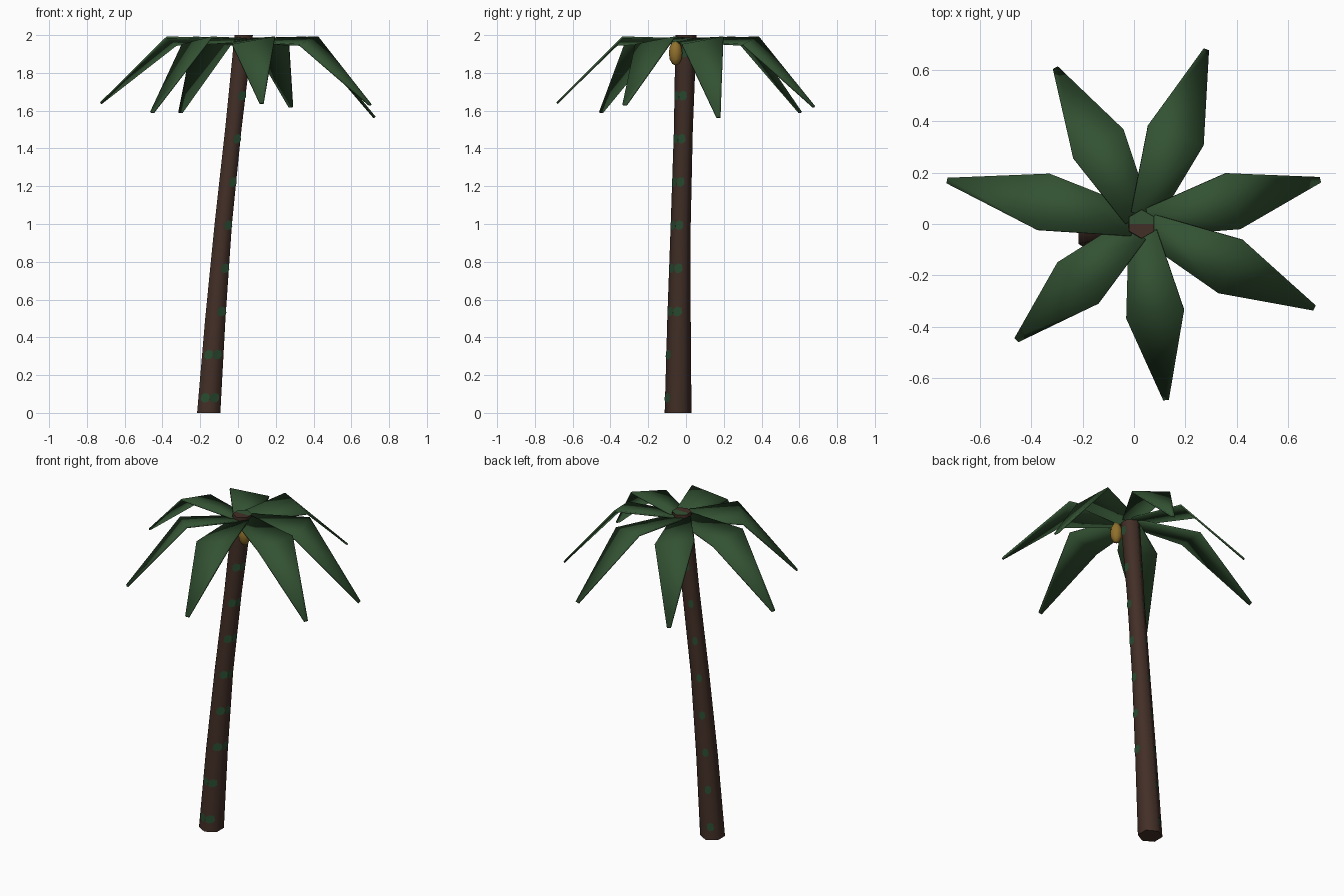
import bpy, bmesh, math
from mathutils import Vector

if "Cube" in bpy.data.objects:
    bpy.data.objects.remove(bpy.data.objects["Cube"])


def material(name, rgb):
    m = bpy.data.materials.new(name)
    m.diffuse_color = (*rgb, 1)
    m.use_nodes = True
    m.node_tree.nodes["Principled BSDF"].inputs["Base Color"].default_value = m.diffuse_color
    return m


BARK = material("bark brown", (0.055, 0.028, 0.020))
LEAF = material("leaf green", (0.033, 0.085, 0.033))
MOSS = material("moss green", (0.022, 0.072, 0.030))
NUT = material("golden husk", (0.28, 0.16, 0.025))


def make(name, verts, faces, mats, smooth=True):
    me = bpy.data.meshes.new(name)
    me.from_pydata(verts, [], faces)
    for m in mats:
        me.materials.append(m)
    bm = bmesh.new()
    bm.from_mesh(me)
    bmesh.ops.recalc_face_normals(bm, faces=bm.faces)
    bm.to_mesh(me)
    bm.free()
    ob = bpy.data.objects.new(name, me)
    bpy.context.collection.objects.link(ob)
    if smooth:
        bpy.ops.object.select_all(action='DESELECT')
        ob.select_set(True)
        bpy.context.view_layer.objects.active = ob
        bpy.ops.object.shade_smooth_by_angle(angle=math.radians(61))
    return ob


# Trunk rings: x, y, z, radius
RINGS = [(-0.155, -0.042, 0.0, 0.071), (-0.12, -0.037, 0.5, 0.062),
         (-0.078, -0.028, 1.0, 0.053), (-0.025, -0.014, 1.5, 0.050),
         (0.03, 0.0, 2.0, 0.056)]


def ring_at(z):
    for a, b in zip(RINGS, RINGS[1:]):
        if z <= b[2]:
            t = (z - a[2]) / (b[2] - a[2])
            return [p + (q - p) * t for p, q in zip(a, b)]
    return RINGS[-1]


def corner(z, deg, grow=0.0):
    x, y, _, r = ring_at(z)
    a = math.radians(deg)
    return Vector((x + (r + grow) * math.cos(a), y + (r + grow) * math.sin(a), z))


# Leaning hexagonal trunk
verts = [corner(r[2], 30 + 60 * k) for r in RINGS for k in range(6)]
faces = [(i * 6 + k, i * 6 + (k + 1) % 6, i * 6 + 6 + (k + 1) % 6, i * 6 + 6 + k)
         for i in range(len(RINGS) - 1) for k in range(6)]
faces += [tuple(range(5, -1, -1)), tuple(range(24, 30))]
make("trunk", verts, faces, [BARK])

# Green half of the trunk's cut top
top = [corner(2.0, d) for d in (30, 90, 150)]
mid = Vector((0.03, 0.0, 2.0))
cap = top + [mid + Vector((-0.0485, 0, 0)), mid + Vector((0.0485, 0, 0))]
make("top_moss", [p + Vector((0, 0, 0.001)) for p in cap], [range(5)], [LEAF], False)

# Moss patches, thin plates lying on the trunk sides
OUTLINE = [(0.0, -0.012), (0.3, -0.026), (0.75, -0.022),
           (1.0, -0.008), (0.9, 0.02), (0.4, 0.026), (0.06, 0.014)]


def patch(verts, faces, z, side, u0, u1):
    start = len(verts)
    for u, dz in OUTLINE:
        u = u0 + (u1 - u0) * u
        h = z + dz
        verts.append(corner(h, side - 30, 0.003).lerp(corner(h, side + 30, 0.003), u))
    faces.append(tuple(range(start, len(verts))))


verts, faces = [], []
for i in range(9):
    z = 0.08 + 0.2285 * i
    patch(verts, faces, z, 120, 0.2, 0.75)
    if i < 2:
        patch(verts, faces, z, 240, 0.25, 1.0)
        patch(verts, faces, z, 300, 0.0, 0.8)
    else:
        patch(verts, faces, z, 300, 0.15, 1.0)
        patch(verts, faces, z, 0, 0.0, 0.75)
make("moss_patches", verts, faces, [MOSS], False)

# Fronds: tip (x, y, z), high shoulder (x, y), low shoulder (x, y)
FRONDS = [((0.28, 0.677, 1.62), (0.055, 0.385), (0.27, 0.305)),
          ((-0.305, 0.605, 1.59), (-0.237, 0.257), (-0.04, 0.366)),
          ((-0.725, 0.168, 1.64), (-0.377, -0.023), (-0.327, 0.195)),
          ((-0.455, -0.45, 1.59), (-0.14, -0.311), (-0.296, -0.148)),
          ((0.125, -0.682, 1.64), (0.195, -0.335), (-0.03, -0.366)),
          ((0.70, -0.325, 1.63), (0.424, -0.062), (0.327, -0.268)),
          ((0.722, 0.172, 1.565), (0.358, 0.198), (0.412, -0.02))]
for n, (tip, high, low) in enumerate(FRONDS):
    tip = Vector(tip)
    root = Vector((0.03, 0.0, 1.972))
    out = Vector((tip.x - root.x, tip.y, 0)).normalized()
    side = Vector((-out.y, out.x, 0))
    root += out * 0.03
    lift = Vector((0, 0, 0.008))
    pts = [root + side * 0.055 + lift, root - side * 0.055 - lift,
           Vector((*low, 1.948)), Vector((*high, 1.988)),
           tip - side * 0.011, tip + side * 0.011]
    ob = make(f"frond_{n + 1}", pts, [(0, 1, 2, 3), (3, 2, 4, 5)], [LEAF])
    sol = ob.modifiers.new("thickness", 'SOLIDIFY')
    sol.thickness = 0.01
    sol.offset = 0

# Single fruit hanging beside the trunk
bm = bmesh.new()
bmesh.ops.create_uvsphere(bm, u_segments=8, v_segments=6, radius=1)
for v in bm.verts:
    v.co = Vector((0.085 + v.co.x * 0.036, -0.055 + v.co.y * 0.036, 1.905 + v.co.z * 0.066))
fv = [v.co.copy() for v in bm.verts]
bm.verts.index_update()
ff = [[v.index for v in f.verts] for f in bm.faces]
bm.free()
make("fruit", fv, ff, [NUT])
